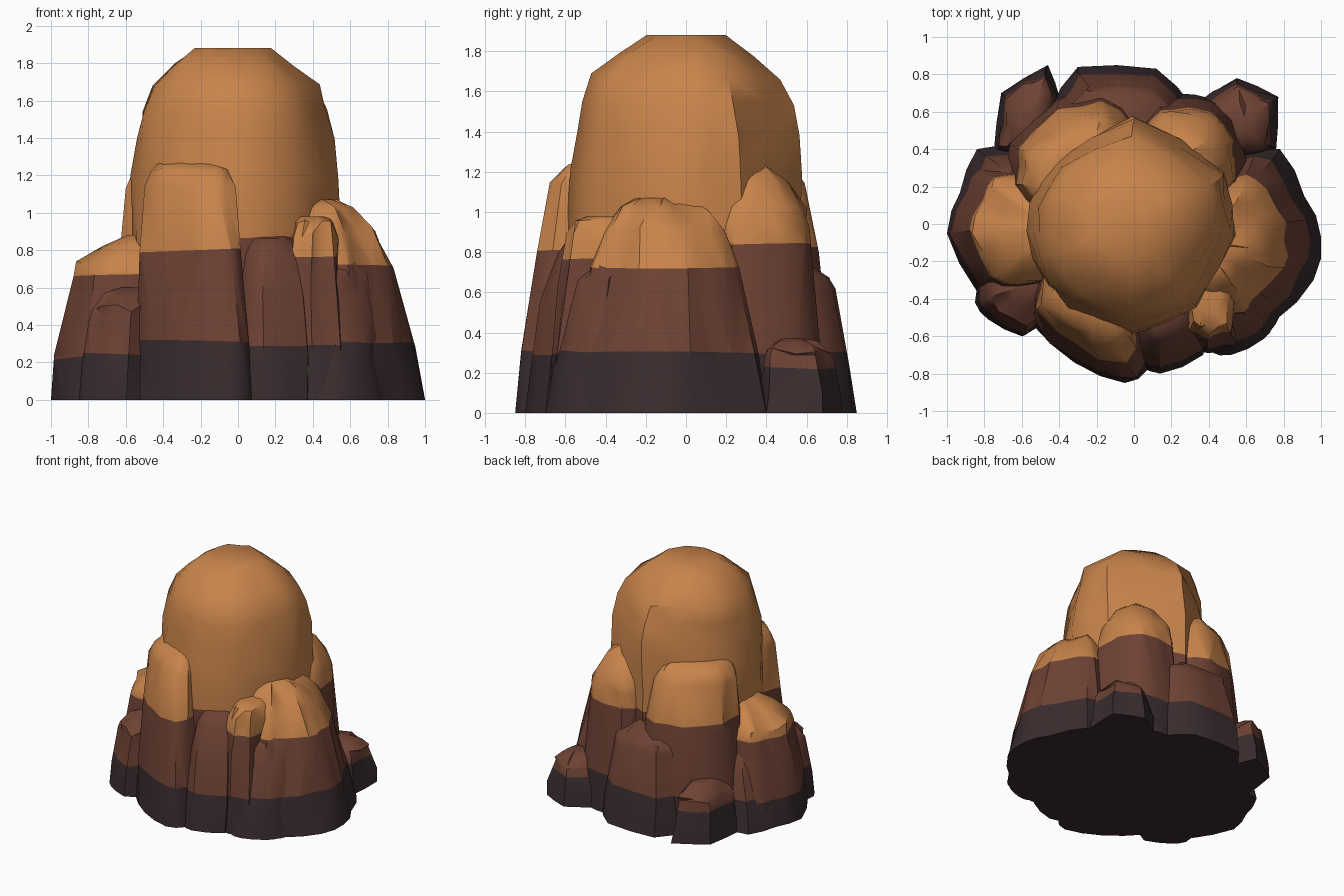
import bpy
import bmesh
import random
from mathutils import Vector

random.seed(4)
cube = bpy.data.objects.get("Cube")
if cube:
    bpy.data.objects.remove(cube, do_unlink=True)


def make_material(name, red, green, blue):
    material = bpy.data.materials.new(name)
    material.use_nodes = True
    colour = (red, green, blue, 1)
    material.diffuse_color = colour
    material.node_tree.nodes["Principled BSDF"].inputs["Base Color"].default_value = colour
    return material


materials = [
    make_material("dark stone", .042, .025, .027),
    make_material("brown stone", .156, .054, .034),
    make_material("orange stone", .58, .23, .07),
]

# Profiles: fraction of the height, width relative to the base
slab = [(0, 1), (.25, .96), (.63, .84), (.9, .72), (.97, .62), (1, .45)]
slope = [(0, 1), (.26, .9), (.67, .72), (.85, .58), (.95, .42), (1, .26)]
mound = [(0, 1), (.28, .95), (.76, .79), (.83, .74), (.94, .5), (1, .25)]
dome = [(0, 1), (.53, 1), (.64, 1), (.74, .95), (.82, .91),
        (.89, .82), (.95, .59), (1, .36)]


def boulder(name, outline, peak, height, profile, brown_from=.28, orange_from=None):
    """Loft an outline towards its peak and split it into level colour bands."""
    centre = Vector(peak)
    corners = [Vector(p) for p in outline]
    ring = []
    for here, after in zip(corners, corners[1:] + corners[:1]):
        middle = (here + after) / 2
        ring += [here, centre + (middle - centre) * 1.03]

    bm = bmesh.new()
    rows = []
    for fraction, width in profile:
        rough = .016 if fraction else 0
        row = []
        for point in ring:
            spot = centre + (point - centre) * width
            wobble = [random.uniform(-rough, rough) for axis in "xyz"]
            if fraction == 1:
                wobble[2] = 0
            row.append(bm.verts.new((spot.x + wobble[0], spot.y + wobble[1],
                                     fraction * height + wobble[2])))
        rows.append(row)
    count = len(ring)
    for low, high in zip(rows, rows[1:]):
        for i in range(count):
            j = (i + 1) % count
            bm.faces.new((low[i], low[j], high[j], high[i]))
    bm.faces.new(rows[0])
    bm.faces.new(rows[-1])
    bmesh.ops.recalc_face_normals(bm, faces=bm.faces)
    bmesh.ops.triangulate(bm, faces=bm.faces)

    # Colour bands, each cut by a slightly tilted plane
    for index, level in ((1, brown_from), (2, orange_from)):
        if level is None:
            continue
        origin = Vector((*peak, level))
        normal = Vector((random.uniform(-.05, .05), random.uniform(-.05, .05), 1))
        bmesh.ops.bisect_plane(bm, geom=bm.verts[:] + bm.edges[:] + bm.faces[:],
                               plane_co=origin, plane_no=normal)
        for face in bm.faces:
            if (face.calc_center_median() - origin).dot(normal) > 0:
                face.material_index = index

    mesh = bpy.data.meshes.new(name)
    bm.to_mesh(mesh)
    bm.free()
    for material in materials:
        mesh.materials.append(material)
    item = bpy.data.objects.new(name, mesh)
    bpy.context.collection.objects.link(item)
    bpy.ops.object.select_all(action="DESELECT")
    item.select_set(True)
    bpy.context.view_layer.objects.active = item
    bpy.ops.object.shade_smooth_by_angle(angle=.7)


# Tall central dome
boulder("central_dome",
        [(.53, -.05), (.49, .27), (0, .58), (-.42, .34), (-.55, .1),
         (-.54, -.2), (-.36, -.45), (0, -.58), (.32, -.44)],
        (-.04, 0), 1.88, dome, orange_from=.85)

# Front slabs
boulder("front_tall_slab",
        [(-.56, -.52), (-.32, -.74), (-.05, -.85), (.08, -.77), (.02, -.1), (-.5, -.1)],
        (-.3, -.2), 1.27, slab, .3, .8)
boulder("front_low_slab",
        [(.02, -.74), (.14, -.8), (.37, -.7), (.42, -.3), (.3, -.1), (-.06, -.1), (-.06, -.4)],
        (.13, -.25), .88, slab, .3)
boulder("front_left_knob",
        [(.26, -.65), (.4, -.69), (.55, -.65), (.6, -.3), (.22, -.25)],
        (.38, -.3), .98, slab, .3, .77)
boulder("front_left_low_rock",
        [(.4, -.68), (.52, -.7), (.7, -.61), (.8, -.45), (.5, -.15)],
        (.53, -.28), .78, slope, .3)
boulder("front_right_low_rock",
        [(-.85, -.42), (-.78, -.51), (-.6, -.6), (-.45, -.5), (-.4, -.2), (-.8, -.15)],
        (-.54, -.3), .6, mound, .24)

# Side hills
boulder("left_hill",
        [(1, -.07), (.96, -.3), (.75, -.52), (.68, -.62), (.3, -.6), (.2, .25),
         (.58, .38), (.78, .4), (.91, .15)],
        (.35, -.11), 1.07, slope, .29, .73)
boulder("right_hill",
        [(-1, -.05), (-.92, .19), (-.84, .32), (-.6, .35), (-.3, .3), (-.3, -.35),
         (-.65, -.4), (-.84, -.36)],
        (-.44, -.03), .88, mound, .24, .67)
boulder("right_hill_shoulder",
        [(-.93, .17), (-.84, .4), (-.6, .42), (-.4, .3), (-.5, 0)],
        (-.5, .13), .66, slope, .24)

# Back slabs and foot rocks
boulder("back_right_slab",
        [(-.7, .2), (-.67, .45), (-.42, .68), (-.13, .74), (.05, .6), (0, 0), (-.55, 0)],
        (-.3, .2), 1.26, slab, orange_from=.84)
boulder("back_left_slab",
        [(.6, .22), (.58, .48), (.45, .66), (.2, .7), (.03, .6), (0, .1), (.4, .05)],
        (.26, .29), 1.23, mound, orange_from=.83)
boulder("back_middle_rock",
        [(-.46, .6), (-.3, .84), (.12, .83), (.32, .62), (.2, .2), (-.38, .2)],
        (-.08, .35), .8, mound)
boulder("back_right_foot_rock",
        [(-.75, .38), (-.71, .7), (-.46, .85), (-.39, .65), (-.45, .35)],
        (-.55, .55), .43, mound, .25)
boulder("back_left_foot_rock",
        [(.3, .62), (.55, .78), (.77, .68), (.76, .4), (.5, .35)],
        (.56, .53), .37, mound, .23)
